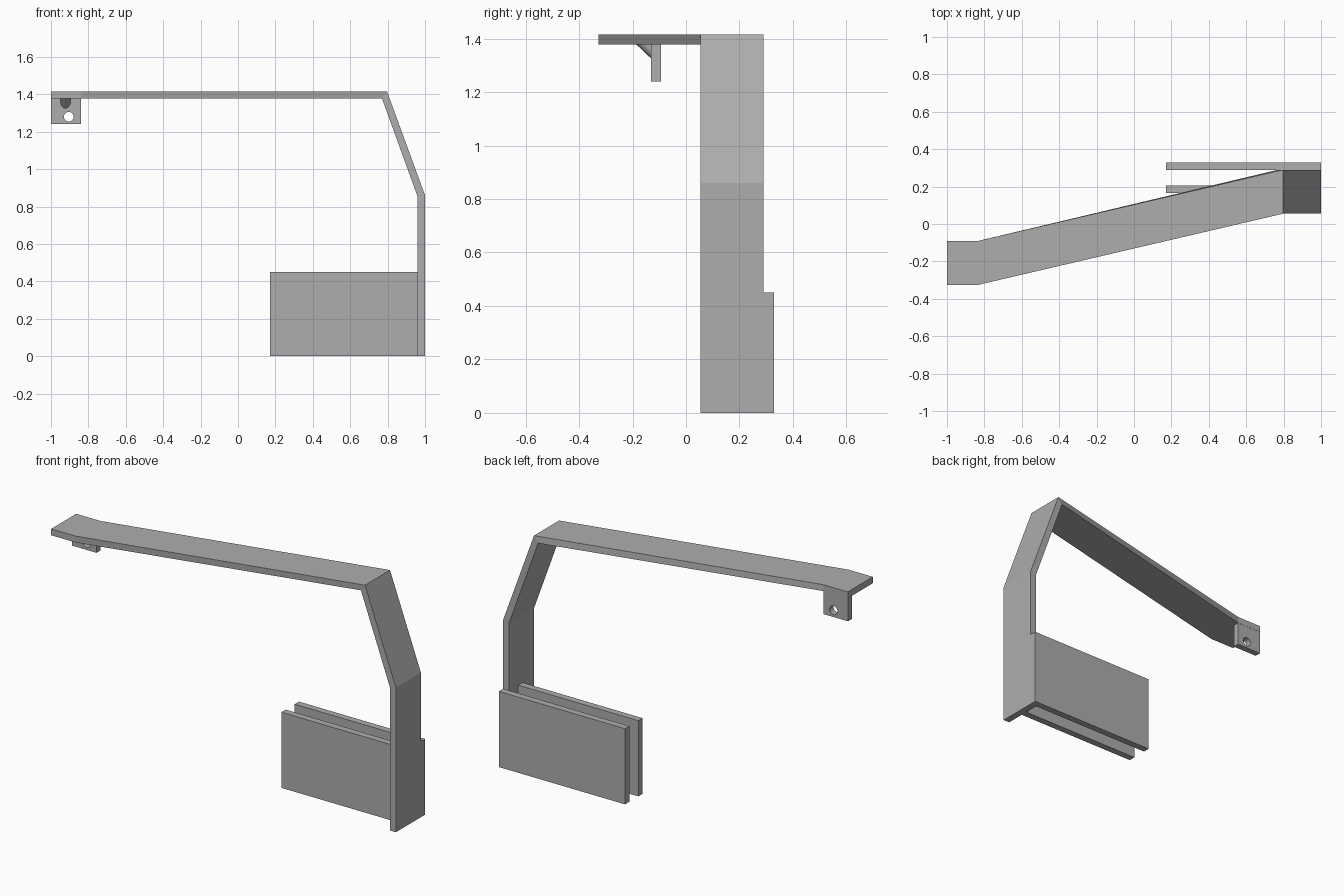
import bpy, bmesh, math
from mathutils import Matrix

cube = bpy.data.objects.get("Cube")
if cube:
    bpy.data.objects.remove(cube, do_unlink=True)

GREY = (0.42, 0.42, 0.42, 1)
grey = bpy.data.materials.new("grey metal")
grey.use_nodes = True
grey.diffuse_color = GREY
grey.node_tree.nodes["Principled BSDF"].inputs["Base Color"].default_value = GREY


def finish(name, bm):
    bmesh.ops.recalc_face_normals(bm, faces=bm.faces)
    mesh = bpy.data.meshes.new(name)
    bm.to_mesh(mesh)
    bm.free()
    mesh.materials.append(grey)
    obj = bpy.data.objects.new(name, mesh)
    bpy.context.collection.objects.link(obj)
    return obj


def box(name, low, high):
    bm = bmesh.new()
    bmesh.ops.create_cube(bm, size=1)
    for v in bm.verts:
        v.co = [l + (c + 0.5) * (h - l) for l, h, c in zip(low, high, v.co)]
    return finish(name, bm)


def select_only(obj):
    for other in bpy.context.view_layer.objects:
        other.select_set(other == obj)
    bpy.context.view_layer.objects.active = obj


# Bent strap: outer and inner edge paths as (x, z), with the front y of each station
outer = [(1, 0), (1, 0.86), (0.797, 1.415), (-0.84, 1.415), (-1, 1.415)]
inner = [(0.96, 0), (0.96, 0.853), (0.77, 1.377), (-0.84, 1.377), (-1, 1.377)]
front = [0.055, 0.055, 0.055, -0.327, -0.327]
WIDTH = 0.235

bm = bmesh.new()
rings = []
for (ox, oz), (ix, iz), y in zip(outer, inner, front):
    corners = [(ox, y, oz), (ox, y + WIDTH, oz), (ix, y + WIDTH, iz), (ix, y, iz)]
    rings.append([bm.verts.new(c) for c in corners])
for a, b in zip(rings, rings[1:]):
    for i in range(4):
        j = (i + 1) % 4
        bm.faces.new((a[i], a[j], b[j], b[i]))
bm.faces.new(rings[0])
bm.faces.new(rings[-1])
finish("bent_arm", bm)

# Pair of clamp plates at the foot
box("back_plate", (0.17, 0.29, 0), (1, 0.33, 0.45))
box("front_plate", (0.17, 0.165, 0), (0.96, 0.205, 0.45))

# Hanging tab with a round hole
tab = box("end_tab", (-1, -0.13, 1.24), (-0.84, -0.093, 1.377))
bm = bmesh.new()
bmesh.ops.create_cone(bm, cap_ends=True, segments=32, radius1=0.026, radius2=0.026, depth=0.2,
                      matrix=Matrix.Translation((-0.905, -0.11, 1.28)) @ Matrix.Rotation(math.pi / 2, 4, 'X'))
cutter = finish("hole_cutter", bm)
hole = tab.modifiers.new("hole", 'BOOLEAN')
hole.object = cutter
hole.solver = 'EXACT'
select_only(tab)
bpy.ops.object.modifier_apply(modifier="hole")
bpy.data.objects.remove(cutter, do_unlink=True)
bpy.ops.object.shade_smooth_by_angle(angle=math.radians(30))

# Rounded diagonal rib bracing the tab against the arm
bm = bmesh.new()
TOP, FACE, STEPS = 1.377, -0.13, 12
for i in range(STEPS + 1):
    a = math.pi * (1 + i / STEPS)
    x, z = -0.922 + 0.027 * math.cos(a), 1.362 + 0.037 * math.sin(a)
    for point in ((x, FACE, z), (x, FACE, TOP), (x, FACE - (TOP - z) * 1.05, TOP)):
        bm.verts.new(point)
bmesh.ops.convex_hull(bm, input=bm.verts)
loose = [v for v in bm.verts if not v.link_faces]
bmesh.ops.delete(bm, geom=loose, context='VERTS')
bmesh.ops.dissolve_limit(bm, angle_limit=0.01, verts=bm.verts, edges=bm.edges)
rib = finish("tab_rib", bm)
select_only(rib)
bpy.ops.object.shade_smooth_by_angle(angle=math.radians(30))
